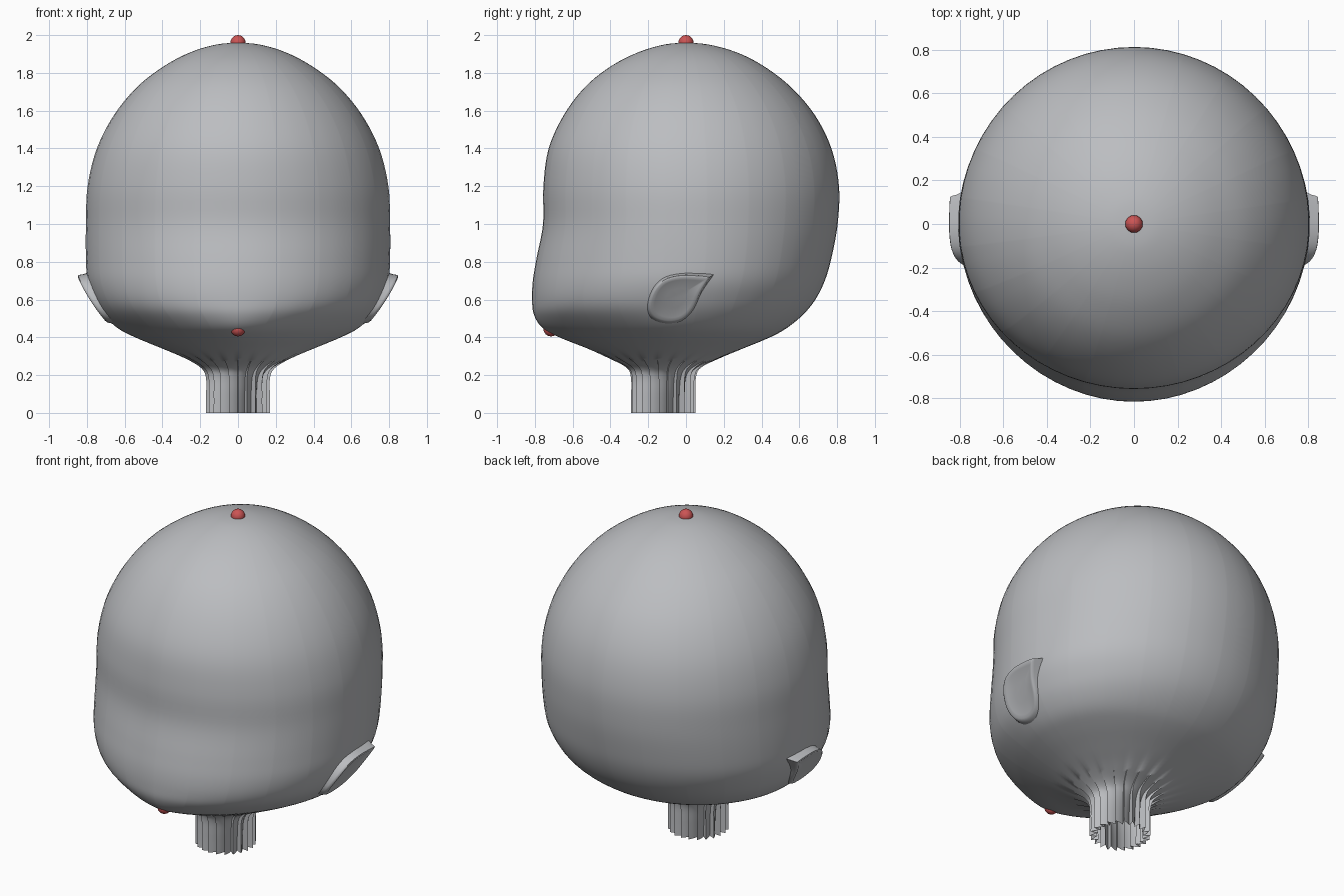
import bpy, bmesh, math
from mathutils import Vector

if "Cube" in bpy.data.objects:
    bpy.data.objects.remove(bpy.data.objects["Cube"])


def material(name, rgb):
    m = bpy.data.materials.new(name)
    m.diffuse_color = (*rgb, 1)
    m.use_nodes = True
    m.node_tree.nodes["Principled BSDF"].inputs["Base Color"].default_value = m.diffuse_color
    return m


GREY = material("soft grey", (0.5, 0.51, 0.53))
RED = material("marker red", (0.6, 0.09, 0.09))


def finish(name, bm, mat, angle=50):
    bmesh.ops.recalc_face_normals(bm, faces=bm.faces)
    me = bpy.data.meshes.new(name)
    bm.to_mesh(me)
    bm.free()
    me.materials.append(mat)
    ob = bpy.data.objects.new(name, me)
    bpy.context.collection.objects.link(ob)
    bpy.ops.object.select_all(action='DESELECT')
    ob.select_set(True)
    bpy.context.view_layer.objects.active = ob
    bpy.ops.object.shade_smooth_by_angle(angle=math.radians(angle))
    return ob


def bridge(bm, a, b):
    n = len(a)
    for i in range(n):
        bm.faces.new((a[i], a[(i + 1) % n], b[(i + 1) % n], b[i]))


def spline(pts, steps):
    """Smooth curve through tuples of any length."""
    out = []
    for i in range(len(pts) - 1):
        p0, p1, p2, p3 = (pts[max(i - 1, 0)], pts[i], pts[i + 1],
                          pts[min(i + 2, len(pts) - 1)])
        for s in range(steps):
            t = s / steps
            out.append([0.5 * (2 * b + (c - a) * t + (2 * a - 5 * b + 4 * c - d) * t * t
                               + (3 * b - a - 3 * c + d) * t ** 3)
                        for a, b, c, d in zip(p0, p1, p2, p3)])
    return out + [list(pts[-1])]


# Head and neck: height, half width, front y, back y, y of widest point, pleat depth
SECTIONS = [
    (0.00, 0.170, -0.290, 0.050, -0.12, 0.26),
    (0.10, 0.170, -0.290, 0.050, -0.12, 0.24),
    (0.19, 0.172, -0.292, 0.053, -0.12, 0.18),
    (0.24, 0.200, -0.315, 0.080, -0.12, 0.08),
    (0.29, 0.285, -0.410, 0.180, -0.11, 0.02),
    (0.34, 0.400, -0.520, 0.300, -0.09, 0.0),
    (0.40, 0.545, -0.670, 0.445, -0.07, 0.0),
    (0.45, 0.640, -0.760, 0.535, -0.05, 0.0),
    (0.52, 0.712, -0.805, 0.620, -0.04, 0.0),
    (0.60, 0.762, -0.815, 0.685, -0.03, 0.0),
    (0.70, 0.797, -0.811, 0.735, -0.01, 0.0),
    (0.82, 0.806, -0.791, 0.770, 0.0, 0.0),
    (1.00, 0.806, -0.757, 0.803, 0.0, 0.0),
    (1.20, 0.797, -0.755, 0.810, 0.0, 0.0),
    (1.40, 0.748, -0.727, 0.770, 0.0, 0.0),
    (1.58, 0.655, -0.645, 0.680, 0.0, 0.0),
    (1.73, 0.530, -0.530, 0.550, 0.0, 0.0),
    (1.84, 0.385, -0.390, 0.405, 0.0, 0.0),
    (1.91, 0.250, -0.250, 0.265, 0.0, 0.0),
    (1.95, 0.115, -0.115, 0.120, 0.0, 0.0),
    (1.96, 0.0, 0.0, 0.0, 0.0, 0.0),
]
TEETH = 22
PHASES = (0.0, 0.33, 0.66, 0.96)

bm = bmesh.new()
rings = []
for z, w, f, b, c, depth in spline(SECTIONS, 5)[:-1]:
    # the jaw narrows slightly to a point at the front
    point = 0.22 * math.exp(-((z - 0.42) / 0.10) ** 2)
    ring = []
    for k in range(TEETH * len(PHASES)):
        ph = PHASES[k % 4]
        a = 2 * math.pi * (k // 4 + ph) / TEETH - math.pi / 2
        r = 1 - max(depth, 0) * ph
        s, co = math.sin(a), math.cos(a)
        if s < 0:
            e = 1 + point
            x, y = math.copysign(abs(co) ** e, co) * w, -abs(s) ** e * (c - f)
        else:
            x, y = co * w, s * (b - c)
        ring.append(bm.verts.new((x * r, c + y * r, z)))
    rings.append(ring)
for lo, hi in zip(rings, rings[1:]):
    bridge(bm, lo, hi)
crown = bm.verts.new((0, 0, 1.96))
top = rings[-1]
for i in range(len(top)):
    bm.faces.new((top[i], top[(i + 1) % len(top)], crown))
finish("head_and_neck", bm, GREY)

# Ears: teardrop pads leaning outward along the jaw
EAR = [(0.13, 0.722), (0.08, 0.728), (-0.03, 0.73), (-0.12, 0.705), (-0.175, 0.645),
       (-0.20, 0.56), (-0.175, 0.50), (-0.10, 0.475), (-0.02, 0.49), (0.04, 0.55),
       (0.08, 0.64), (0.13, 0.722)]
outline = spline(EAR, 4)[:-1]


def ear_x(z):
    t = (z - 0.475) / 0.255
    return 0.693 + 0.215 * t - 0.055 * t * t


for name, side in (("right_ear", 1), ("left_ear", -1)):
    bm = bmesh.new()
    loops = []
    # scale of outline, depth below the outer surface
    for scale, sink in ((1.12, 0.10), (1.08, 0.06), (1.02, 0.035), (1.0, 0.018),
                        (0.97, 0.005), (0.90, 0.0), (0.78, 0.006), (0.4, 0.012)):
        loop = []
        for y, z in outline:
            yy, zz = -0.05 + (y + 0.05) * scale, 0.61 + (z - 0.61) * scale
            loop.append(bm.verts.new((side * (ear_x(zz) - sink), yy, zz)))
        loops.append(loop)
    for lo, hi in zip(loops, loops[1:]):
        bridge(bm, lo, hi)
    bm.faces.new(loops[-1])
    finish(name, bm, GREY, 60)


# Small red beads on the crown and at the chin
def bead(name, loc, radius):
    bm = bmesh.new()
    bmesh.ops.create_uvsphere(bm, u_segments=20, v_segments=12, radius=radius)
    bmesh.ops.translate(bm, verts=bm.verts, vec=Vector(loc))
    finish(name, bm, RED)


bead("crown_bead", (0, 0, 1.96), 0.04)
bead("chin_bead", (0, -0.715, 0.445), 0.04)
